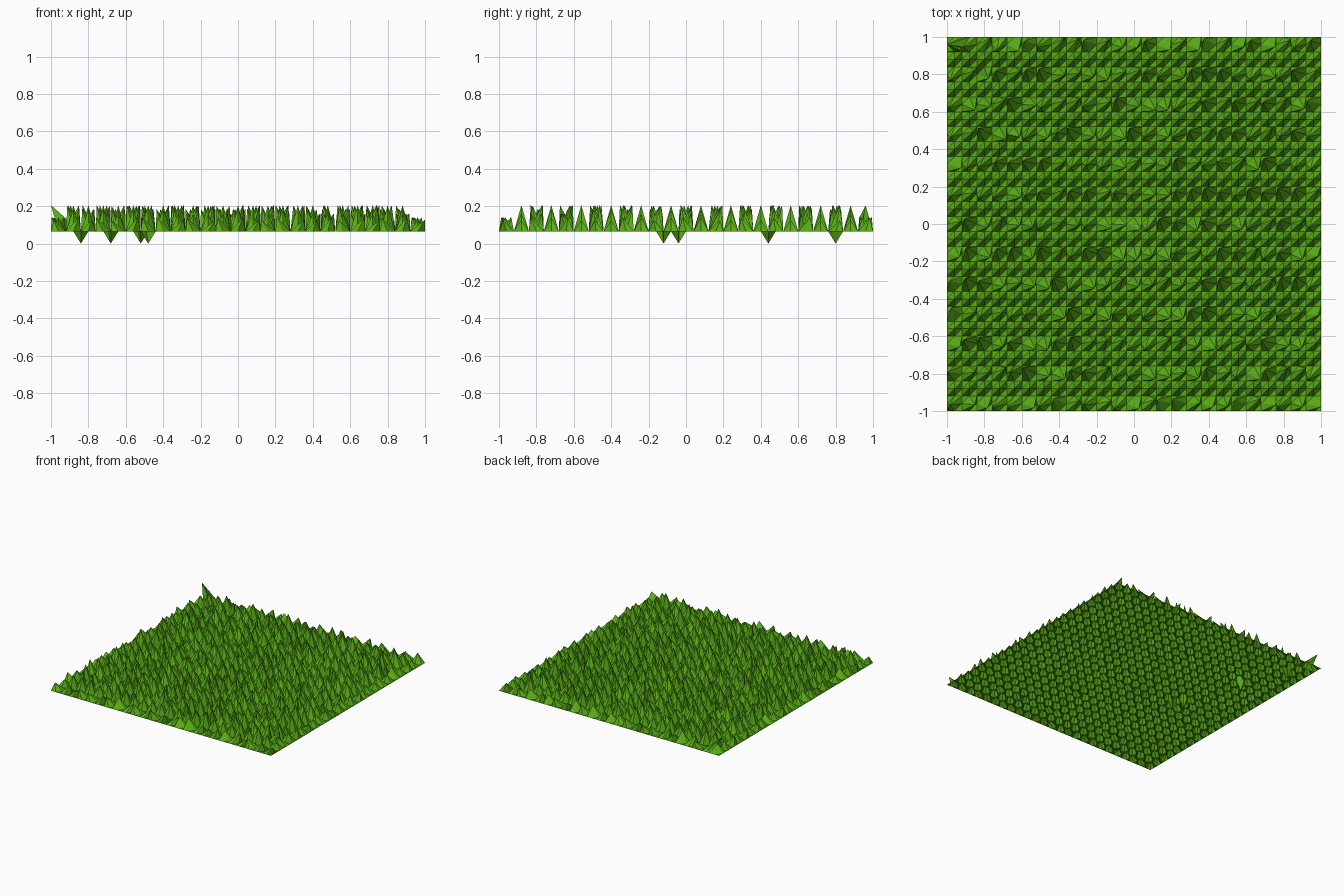
import bpy, bmesh, random
from mathutils import Vector

if "Cube" in bpy.data.objects:
    bpy.data.objects.remove(bpy.data.objects["Cube"])

random.seed(7)
STEP = 0.04      # vertex spacing of the turf sheet
BASE = 0.065     # ground level of the sheet

# flat turf sheet, split along one diagonal direction
bm = bmesh.new()
bmesh.ops.create_grid(bm, x_segments=50, y_segments=50, size=1.0)
bmesh.ops.triangulate(bm, faces=bm.faces[:], quad_method='FIXED')

# a few stray vertices pulled down as roots
roots = {(4, 45), (12, 24), (8, 36), (13, 22)}

for v in bm.verts:
    i = round((v.co.x + 1) / STEP)
    j = round((v.co.y + 1) / STEP)
    v.co.z = BASE
    if (i, j) in roots:
        v.co.z = 0.0
    elif i % 2 and j % 2:
        # blade tips: leaning in every second row, upright in the others
        edge = i in (1, 49) or j in (1, 49)
        h = random.choice((0.075, 0.06)) if edge else random.choice((0.095, 0.12, 0.14))
        lean = Vector((0, 0, 0))
        if (j // 2) % 2 == 0:
            lean.x = random.choice((-1, 1)) * random.uniform(0.015, 0.04)
            lean.y = random.choice((-1, 1)) * random.uniform(0.005, 0.035)
        v.co += lean
        v.co.z += h

# one tall blade leaning out on the left rim
bm.verts.ensure_lookup_table()
rim = min(bm.verts, key=lambda v: (v.co.xy - Vector((-0.96, 0.96))).length)
rim.co = Vector((-1.0, 0.96, 0.205))

mesh = bpy.data.meshes.new("grass_patch")
bm.to_mesh(mesh)
bm.free()
grass = bpy.data.objects.new("grass_patch", mesh)
bpy.context.collection.objects.link(grass)

# grass green
mat = bpy.data.materials.new("grass_green")
mat.diffuse_color = (0.1, 0.42, 0.008, 1)
mat.use_nodes = True
mat.node_tree.nodes["Principled BSDF"].inputs["Base Color"].default_value = mat.diffuse_color
mesh.materials.append(mat)
